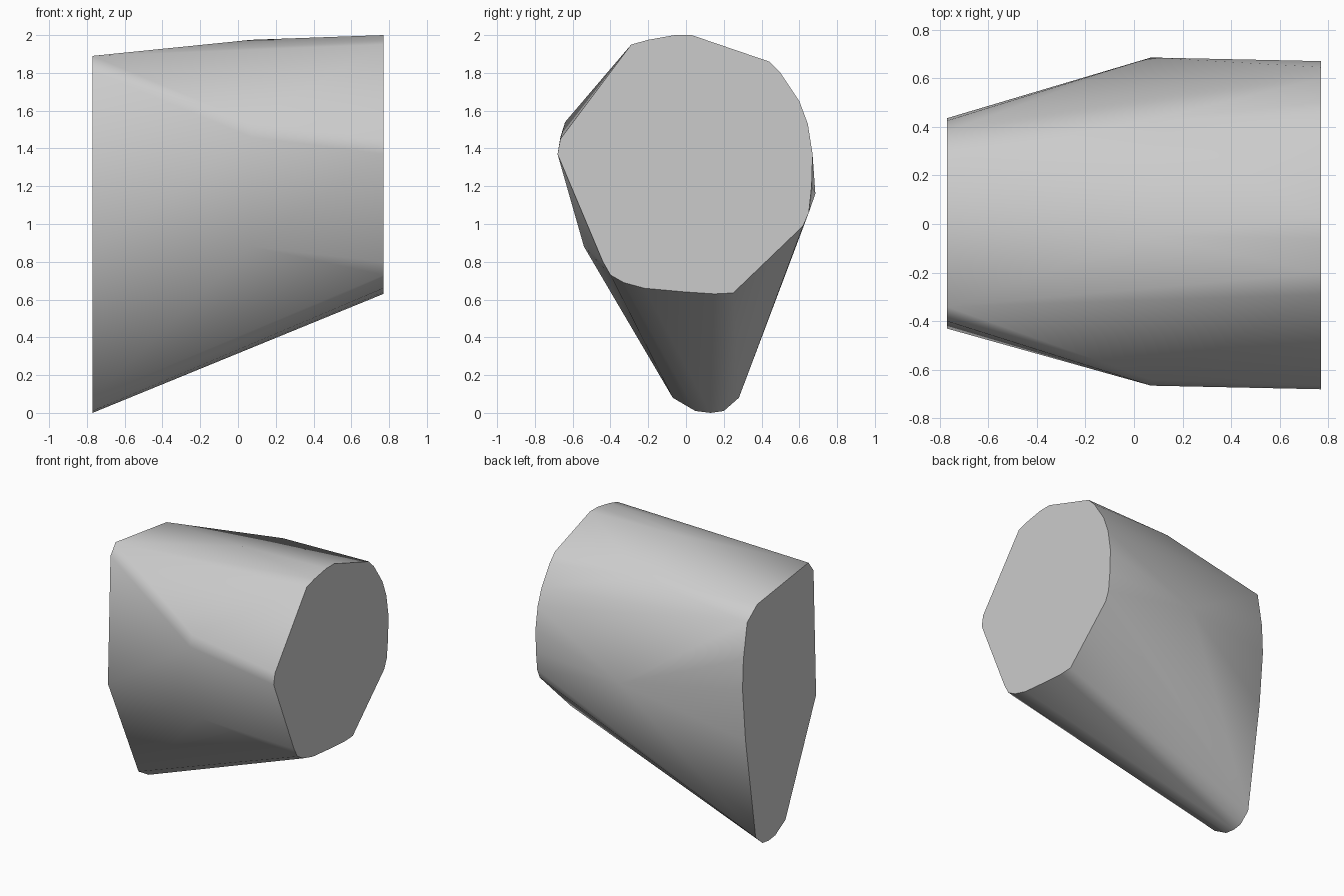
import bpy
import bmesh
from math import radians

default = bpy.data.objects.get("Cube")
if default:
    bpy.data.objects.remove(default, do_unlink=True)

HALF = 0.77

# Plain grey stone colour
grey = bpy.data.materials.new("plain_grey")
grey.use_nodes = True
colour = (0.6, 0.6, 0.6, 1)
grey.diffuse_color = colour
grey.node_tree.nodes["Principled BSDF"].inputs["Base Color"].default_value = colour

# Cross-sections as (y, z): tall pointed end, swollen waist, rounded end
pointed_end = [(0.13, 0), (0.2, 0.01), (0.28, 0.08), (0.4, 0.85), (0.435, 1.24),
               (0.425, 1.46), (0.38, 1.72), (0.26, 1.81), (-0.34, 1.89),
               (-0.4, 1.81), (-0.43, 0.87), (-0.07, 0.08), (0.05, 0.01)]
waist = [(0.685, 1.16), (0.43, 1.85), (-0.05, 1.975), (-0.36, 1.86),
         (-0.64, 1.54), (-0.665, 1.46), (-0.54, 0.88)]
rounded_end = [(0.25, 0.635), (0.15, 0.63), (0, 0.64), (-0.22, 0.66), (-0.33, 0.69),
               (-0.4, 0.73), (-0.44, 0.8), (-0.68, 1.37), (-0.665, 1.45),
               (-0.37, 1.84), (-0.29, 1.95), (-0.2, 1.975), (-0.06, 2), (0.03, 2),
               (0.44, 1.86), (0.5, 1.8), (0.6, 1.65), (0.645, 1.53), (0.67, 1.37),
               (0.665, 1.2), (0.65, 1.06), (0.62, 0.99)]

# Wrap the three sections in one convex faceted body
bm = bmesh.new()
for x, section in ((-HALF, pointed_end), (0.07, waist), (HALF, rounded_end)):
    for y, z in section:
        bm.verts.new((x, y, z))
hull = bmesh.ops.convex_hull(bm, input=bm.verts[:])
loose = [v for v in bm.verts if not v.link_faces]
bmesh.ops.delete(bm, geom=loose, context='VERTS')

# Merge each flat end into a single cap
for side in (-1, 1):
    cap = [f for f in bm.faces if all(abs(v.co.x - side * HALF) < 0.001 for v in f.verts)]
    bmesh.ops.dissolve_faces(bm, faces=cap)
bmesh.ops.recalc_face_normals(bm, faces=bm.faces[:])

mesh = bpy.data.meshes.new("faceted_body")
bm.to_mesh(mesh)
bm.free()
mesh.materials.append(grey)
body = bpy.data.objects.new("faceted_body", mesh)
bpy.context.collection.objects.link(body)

# Soft creases along the body, crisp rims round the caps
bpy.context.view_layer.objects.active = body
body.select_set(True)
bpy.ops.object.shade_smooth_by_angle(angle=radians(50))
